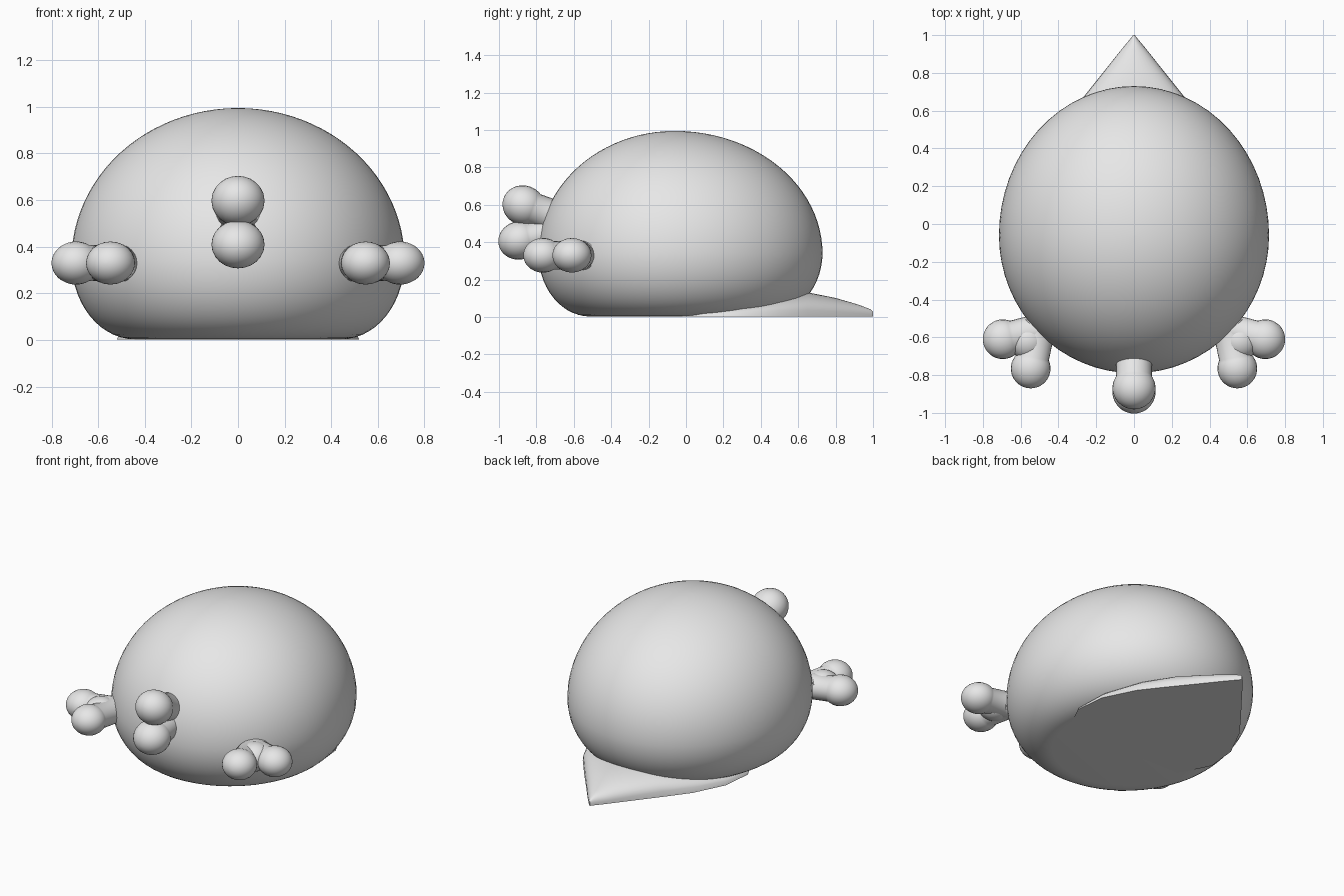
import bpy, bmesh
from math import pi, sin, cos, sqrt
from mathutils import Vector

cube = bpy.data.objects.get("Cube")
if cube:
    bpy.data.objects.remove(cube, do_unlink=True)

grey = bpy.data.materials.new("soft grey")
grey.use_nodes = True
grey.diffuse_color = (0.8, 0.8, 0.8, 1)
grey.node_tree.nodes["Principled BSDF"].inputs["Base Color"].default_value = grey.diffuse_color


def loft(name, rings, sharp=0.8):
    """Skin a list of equal-length closed rings and cap both ends."""
    bm = bmesh.new()
    rows = [[bm.verts.new(p) for p in ring] for ring in rings]
    for a, b in zip(rows, rows[1:]):
        n = len(a)
        for i in range(n):
            j = (i + 1) % n
            bm.faces.new((a[i], a[j], b[j], b[i]))
    bm.faces.new(rows[0][::-1])
    bm.faces.new(rows[-1])
    bmesh.ops.recalc_face_normals(bm, faces=bm.faces)
    mesh = bpy.data.meshes.new(name)
    bm.to_mesh(mesh)
    bm.free()
    mesh.materials.append(grey)
    obj = bpy.data.objects.new(name, mesh)
    bpy.context.collection.objects.link(obj)
    bpy.ops.object.select_all(action='DESELECT')
    obj.select_set(True)
    bpy.context.view_layer.objects.active = obj
    bpy.ops.object.shade_smooth_by_angle(angle=sharp)
    return obj


# Body: egg-shaped dome with a rounded lower edge and a flat base
BELLY, TOP, BASE = 0.34, 0.995, 0.62
SIDES = 64


def body_ring(z, s):
    ring = []
    for i in range(SIDES):
        a = 2 * pi * i / SIDES
        reach = 0.79 if sin(a) > 0 else 0.73
        ring.append((0.715 * s * cos(a), -0.06 + reach * s * sin(a), z))
    return ring


rings = []
for i in range(14):
    t = pi / 2 * i / 14
    rings.append(body_ring(BELLY * (1 - cos(t)) + 0.003, BASE + (1 - BASE) * sin(t)))
for i in range(24):
    t = pi / 2 * i / 24
    rings.append(body_ring(BELLY + (TOP - BELLY) * sin(t), cos(t)))
rings.append(body_ring(TOP, 0.005))
loft("body", rings)

# Tail: flat-bottomed wedge narrowing to a blunt point (y, half width, height)
sections = [(-0.1, 0.42, 0.02), (0.1, 0.52, 0.05), (0.3, 0.5, 0.09), (0.5, 0.4, 0.125),
            (0.65, 0.285, 0.13), (0.8, 0.165, 0.1), (0.92, 0.07, 0.065),
            (0.985, 0.016, 0.04), (1.0, 0.004, 0.025)]
ARC = 20
loft("tail", [[(w * cos(pi * i / ARC), y, 0.002 + h * max(0, sin(pi * i / ARC)) ** 0.7)
               for i in range(ARC + 1)] for y, w, h in sections])


def lobe(name, root, tip, root_radius, radius, flat=1.0):
    """Tapered stalk ending in a ball; flat scales the height of the ball."""
    root, tip = Vector(root), Vector(tip)
    axis = (tip - root).normalized()
    side = axis.orthogonal() if abs(axis.z) > 0.9 else axis.cross(Vector((0, 0, 1))).normalized()
    up = side.cross(axis)

    def circle(center, r):
        return [center + side * (r * cos(2 * pi * k / 24)) + up * (r * flat * sin(2 * pi * k / 24))
                for k in range(24)]

    rows = [circle(root, root_radius)]
    for i in range(15):
        t = -0.6 + (pi / 2 + 0.55) * i / 14
        rows.append(circle(tip + axis * radius * sin(t), radius * cos(t)))
    return loft(name, rows)


# Nose: two balls stacked on the front
lobe("nose_upper", (0, -0.66, 0.52), (0, -0.868, 0.597), 0.095, 0.114, 0.93)
lobe("nose_lower", (0, -0.66, 0.46), (0, -0.89, 0.41), 0.095, 0.114, 0.9)

# Feet: a pair of toes on each side
for s, label in ((1, "left"), (-1, "right")):
    lobe(label + "_outer_toe", (s * 0.48, -0.56, 0.33), (s * 0.695, -0.61, 0.33), 0.09, 0.105, 0.88)
    lobe(label + "_front_toe", (s * 0.5, -0.52, 0.33), (s * 0.547, -0.765, 0.33), 0.09, 0.105, 0.88)
    lobe(label + "_foot", (s * 0.42, -0.47, 0.33), (s * 0.56, -0.62, 0.33), 0.12, 0.1, 0.88)
